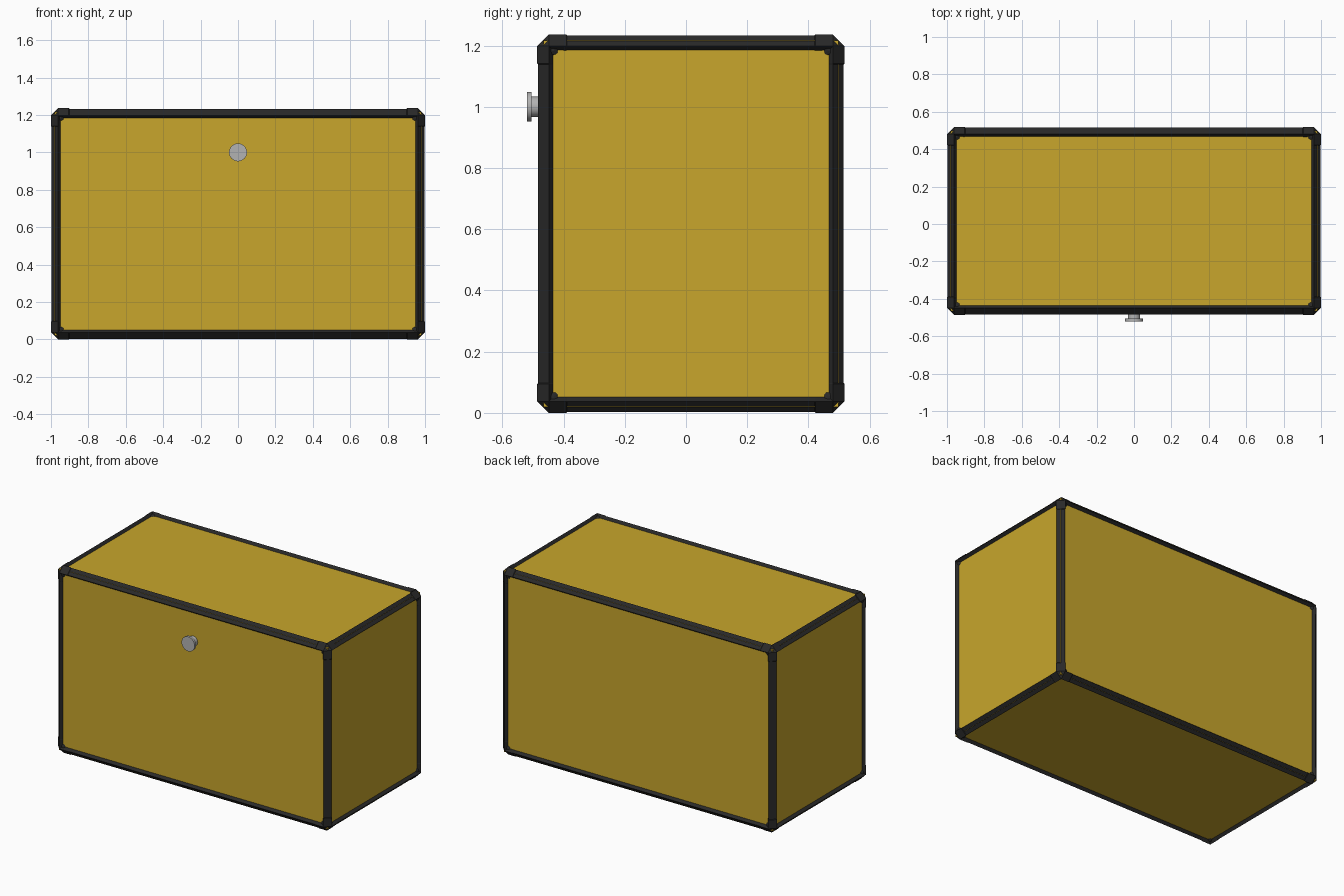
import bpy, bmesh
from mathutils import Vector

if "Cube" in bpy.data.objects:
    bpy.data.objects.remove(bpy.data.objects["Cube"], do_unlink=True)

HALF = Vector((1.0, 0.502, 0.618))
CENTRE = Vector((0, 0.016, 0.618))
CHAMFER, LIP, DEPTH = 0.035, 0.022, 0.02
CORNER, RAISE = 0.095, 0.003


def material(name, colour):
    mat = bpy.data.materials.new(name)
    mat.use_nodes = True
    mat.diffuse_color = (*colour, 1)
    mat.node_tree.nodes["Principled BSDF"].inputs["Base Color"].default_value = (*colour, 1)
    return mat


yellow = material("mustard yellow", (0.58, 0.38, 0.025))
black = material("soft black", (0.022, 0.022, 0.022))
steel = material("brushed grey", (0.45, 0.45, 0.45))


def add_object(name, bm, mat, location):
    mesh = bpy.data.meshes.new(name)
    bm.to_mesh(mesh)
    bm.free()
    mesh.materials.append(mat)
    obj = bpy.data.objects.new(name, mesh)
    obj.location = location
    bpy.context.collection.objects.link(obj)
    return obj


def box(half):
    bm = bmesh.new()
    bmesh.ops.create_cube(bm, size=2)
    bmesh.ops.scale(bm, vec=half, verts=bm.verts)
    return bm


# Recessed panels
add_object("body_panels", box(HALF - Vector((DEPTH,) * 3)), yellow, CENTRE)

# Chamfered frame with an inward-sloping lip around each panel
bar_half = HALF - Vector((RAISE,) * 3)
bm = box(bar_half)
bmesh.ops.bevel(bm, geom=bm.edges[:], offset=CHAMFER, segments=1, affect='EDGES')
sides = sorted(bm.faces, key=lambda f: f.calc_area())[-6:]
bmesh.ops.inset_individual(bm, faces=sides, thickness=LIP, depth=-DEPTH)
rims = {v for f in sides for v in f.verts}
bmesh.ops.bevel(bm, geom=list(rims), offset=0.016, segments=3, affect='VERTICES')
openings = sorted(bm.faces, key=lambda f: f.calc_area())[-6:]
bmesh.ops.delete(bm, geom=openings, context='FACES')

# Slightly raised corner guards, cut from the frame
for axis in range(3):
    for sign in (-1, 1):
        for cut in (CORNER, CORNER + RAISE):
            normal = Vector((0, 0, 0))
            normal[axis] = sign
            bmesh.ops.bisect_plane(bm, geom=bm.verts[:] + bm.edges[:] + bm.faces[:],
                                   plane_co=normal * (HALF[axis] - cut), plane_no=normal)
for v in bm.verts:
    if all(abs(v.co[i]) > HALF[i] - CORNER - RAISE / 2 for i in range(3)):
        for i in range(3):
            if abs(v.co[i]) > bar_half[i] - 0.001:
                v.co[i] += RAISE if v.co[i] > 0 else -RAISE
bmesh.ops.recalc_face_normals(bm, faces=bm.faces[:])
add_object("edge_frame", bm, black, CENTRE)


# Front knob: stem and cap
def cylinder(name, radius, y_front, y_back):
    bpy.ops.mesh.primitive_cylinder_add(vertices=32, radius=radius, depth=y_back - y_front,
                                        location=(0, (y_front + y_back) / 2, 1.0),
                                        rotation=(1.5708, 0, 0))
    obj = bpy.context.object
    obj.name = name
    obj.data.materials.append(steel)
    bpy.ops.object.shade_smooth_by_angle()


cylinder("knob_stem", 0.033, -0.51, -0.46)
cylinder("knob_cap", 0.048, -0.52, -0.505)
